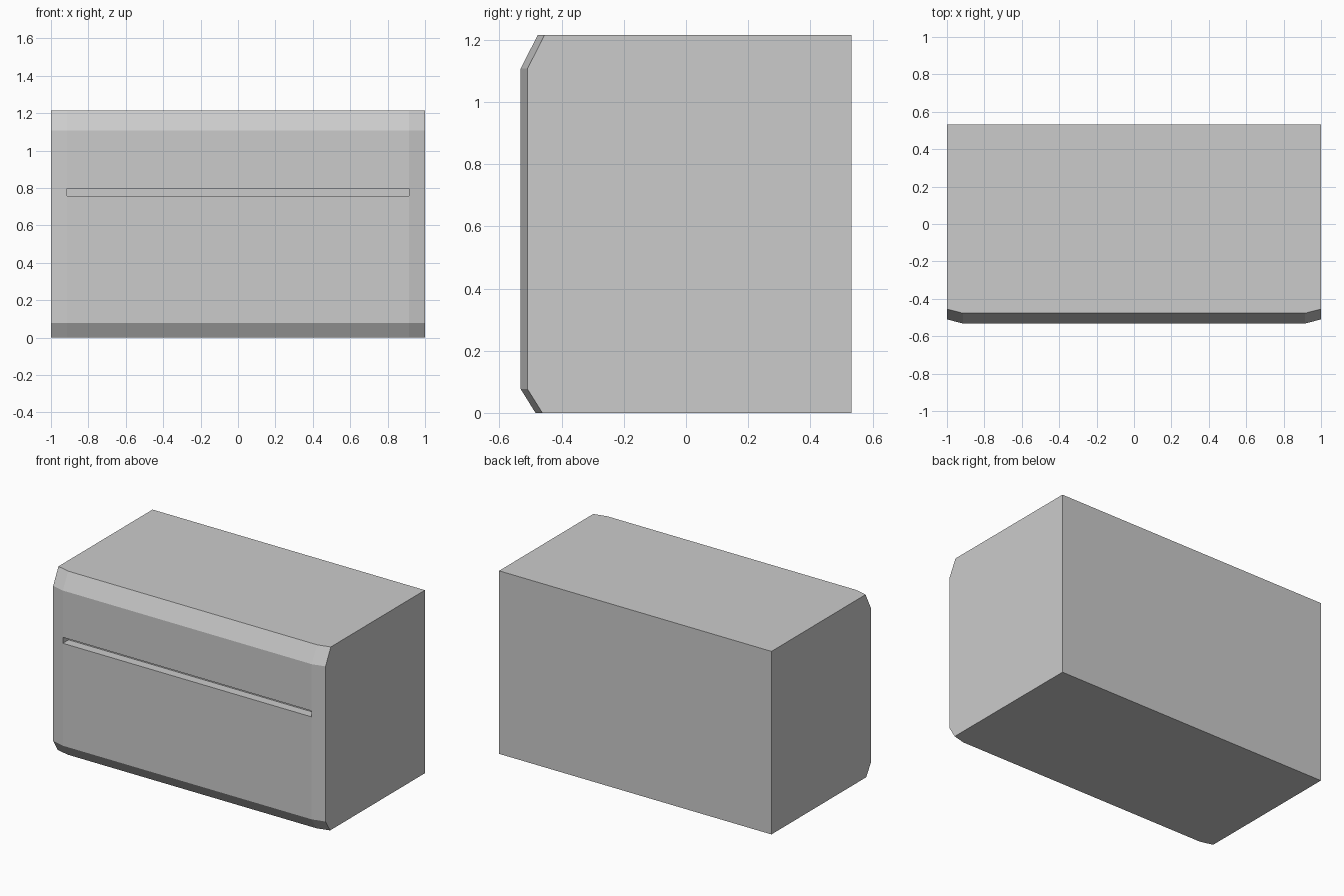
import bpy, bmesh
from mathutils import Vector

if "Cube" in bpy.data.objects:
    bpy.data.objects.remove(bpy.data.objects["Cube"])

BACK, CORNER_X, CORNER_Y = 0.532, 0.914, 0.022
SLOT_DEPTH = 0.06

# Side profile of the front: (z, y); rows 2-3 bound the slot
profile = [(0, -0.484), (0.077, -0.532), (0.757, -0.532),
           (0.797, -0.532), (1.107, -0.532), (1.215, -0.477)]

bm = bmesh.new()

# Box outline with slanted front corners, one ring per profile row
rings = []
for z, y in profile:
    outline = [(-1, BACK), (-1, y + CORNER_Y), (-CORNER_X, y),
               (CORNER_X, y), (1, y + CORNER_Y), (1, BACK)]
    rings.append([bm.verts.new((px, py, z)) for px, py in outline])

# Walls between rings, keeping the slot face
slot = None
for r, (low, high) in enumerate(zip(rings, rings[1:])):
    for i in range(6):
        j = (i + 1) % 6
        face = bm.faces.new((low[i], low[j], high[j], high[i]))
        if r == 2 and i == 2:
            slot = face

# Bottom and top
bm.faces.new(rings[0][::-1])
bm.faces.new(rings[-1])

# Long slot pushed into the front
result = bmesh.ops.extrude_discrete_faces(bm, faces=[slot])
inner = result["faces"][0]
inner_verts = list(inner.verts)
outer = rings[2][2:4] + rings[3][2:4][::-1]
for v in inner_verts:
    v.co.y += SLOT_DEPTH
# Slot walls
matched = [min(inner_verts, key=lambda v: (v.co - o.co - Vector((0, SLOT_DEPTH, 0))).length)
           for o in outer]
for i in range(4):
    j = (i + 1) % 4
    if outer[i] is not matched[i] and not any(
            outer[i] in f.verts and outer[j] in f.verts and matched[i] in f.verts
            for f in bm.faces):
        bm.faces.new((outer[i], outer[j], matched[j], matched[i]))

bmesh.ops.recalc_face_normals(bm, faces=bm.faces)
mesh = bpy.data.meshes.new("drawer_box")
bm.to_mesh(mesh)
bm.free()
bpy.context.collection.objects.link(bpy.data.objects.new("drawer_box", mesh))
